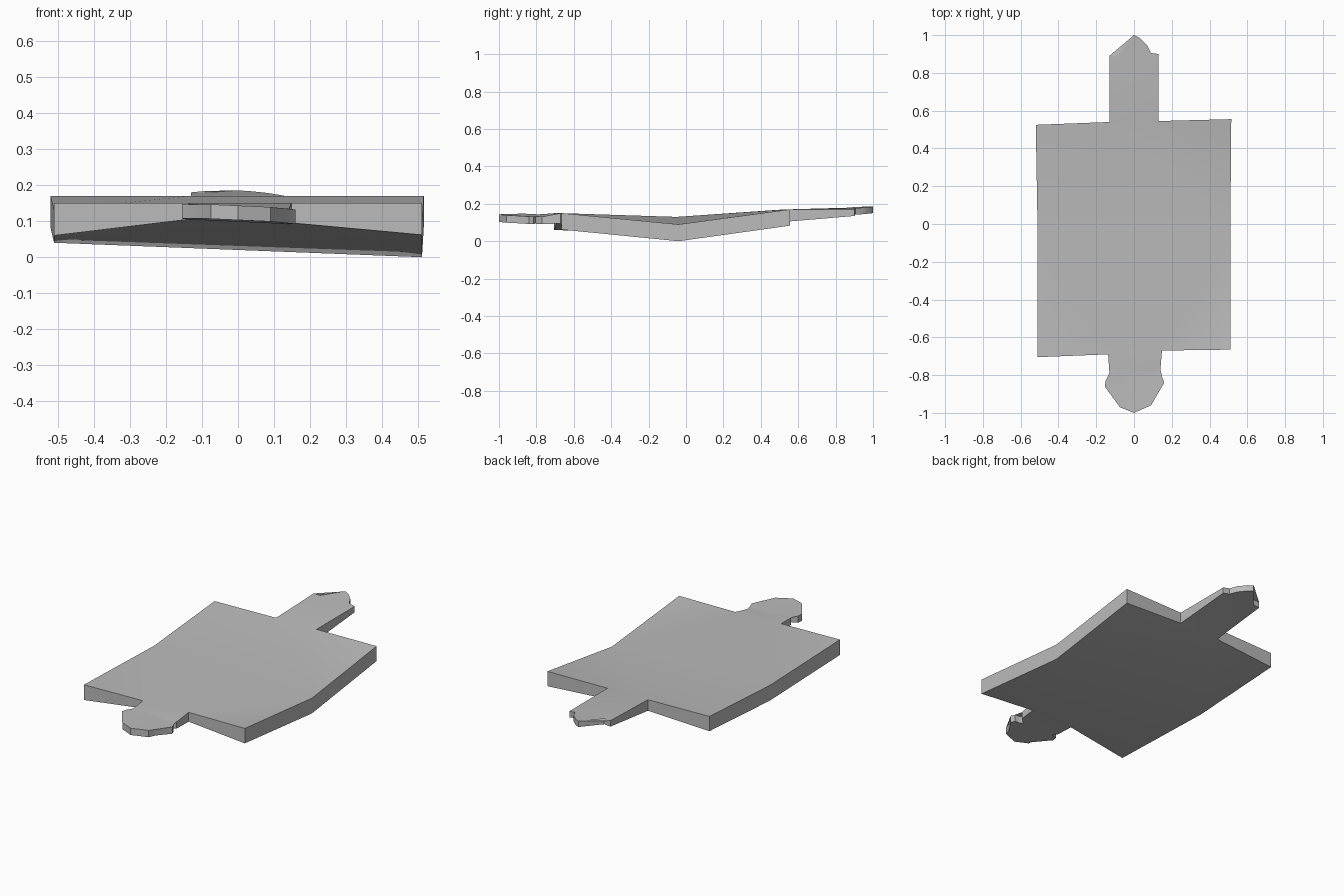
import bpy
import bmesh
import math

if "Cube" in bpy.data.objects:
    bpy.data.objects.remove(bpy.data.objects["Cube"], do_unlink=True)

# Single grey finish
grey = bpy.data.materials.new("plain_grey")
grey.use_nodes = True
colour = (0.5, 0.5, 0.5, 1)
grey.diffuse_color = colour
grey.node_tree.nodes["Principled BSDF"].inputs["Base Color"].default_value = colour

bm = bmesh.new()
underside = {}  # upper vertex -> matching lower vertex


def corner(x, y, top, thickness):
    """Add an upper vertex and the lower vertex directly beneath it."""
    upper = bm.verts.new((x, y, top))
    underside[upper] = bm.verts.new((x, y, top - thickness))
    return upper


# Main panel: thick corners, thinner where the end tabs join
crease_left = corner(-0.51, -0.05, 0.13, 0.09)
crease_right = corner(0.51, -0.04, 0.09, 0.09)
front_left = corner(-0.51, -0.705, 0.15, 0.09)
front_right = corner(0.51, -0.665, 0.15, 0.088)
neck_left = corner(-0.137, -0.69, 0.15, 0.045)
neck_right = corner(0.148, -0.67, 0.15, 0.055)
back_left = corner(-0.52, 0.525, 0.17, 0.087)
back_right = corner(0.515, 0.555, 0.17, 0.087)
tail_left = corner(-0.13, 0.54, 0.17, 0.065)
tail_right = corner(0.13, 0.545, 0.17, 0.065)


def front_tab_height(x, y):
    """Tilted sideways, dipping behind the tip."""
    dip = 0.005 * max(0, (y + 0.95) / 0.15)
    return 0.143 - 0.045 * x - dip


def back_tab_height(x, y):
    """Gently crowned, a little lower on the model's left."""
    return 0.185 - 0.038 * x - 0.6 * x * x


# Ornate front tab, traced from one side of the neck round to the other
front_outline = [
    (-0.13, -0.79), (-0.11, -0.815), (-0.15, -0.83), (-0.155, -0.86),
    (-0.08, -0.95), (-0.075, -0.97), (0, -1), (0.09, -0.96),
    (0.105, -0.92), (0.16, -0.84), (0.15, -0.815), (0.12, -0.815),
    (0.1, -0.805), (0.14, -0.77),
]
front_tab = [corner(x, y, front_tab_height(x, y), 0.04) for x, y in front_outline]

# Pointed back tab
back_outline = [
    (0.13, 0.9), (0.09, 0.905), (0.07, 0.945), (0.03, 0.985),
    (0, 1), (-0.09, 0.89), (-0.13, 0.89),
]
back_tab = [corner(x, y, back_tab_height(x, y), 0.035) for x, y in back_outline]

# Upper faces, sharing the crease and both tab joints
panels = [
    [crease_left, front_left, neck_left, neck_right, front_right, crease_right],
    [crease_left, crease_right, back_right, tail_right, tail_left, back_left],
    [neck_left, *front_tab, neck_right],
    [tail_left, tail_right, *back_tab],
]
upper_faces = [bm.faces.new(panel) for panel in panels]
rim = [edge for edge in bm.edges if edge.is_boundary]

# Lower faces and the walls around the rim
for panel in panels:
    bm.faces.new([underside[vertex] for vertex in reversed(panel)])
for edge in rim:
    a, b = edge.verts
    bm.faces.new((a, b, underside[b], underside[a]))

bmesh.ops.triangulate(bm, faces=[f for f in bm.faces if len(f.verts) > 4])
bmesh.ops.recalc_face_normals(bm, faces=bm.faces[:])

mesh = bpy.data.meshes.new("bent_plate")
bm.to_mesh(mesh)
bm.free()
mesh.materials.append(grey)
plate = bpy.data.objects.new("bent_plate", mesh)
bpy.context.collection.objects.link(plate)

# Soft bend across the crease, sharp rim
bpy.ops.object.select_all(action="DESELECT")
plate.select_set(True)
bpy.context.view_layer.objects.active = plate
bpy.ops.object.shade_smooth_by_angle(angle=math.radians(30))
